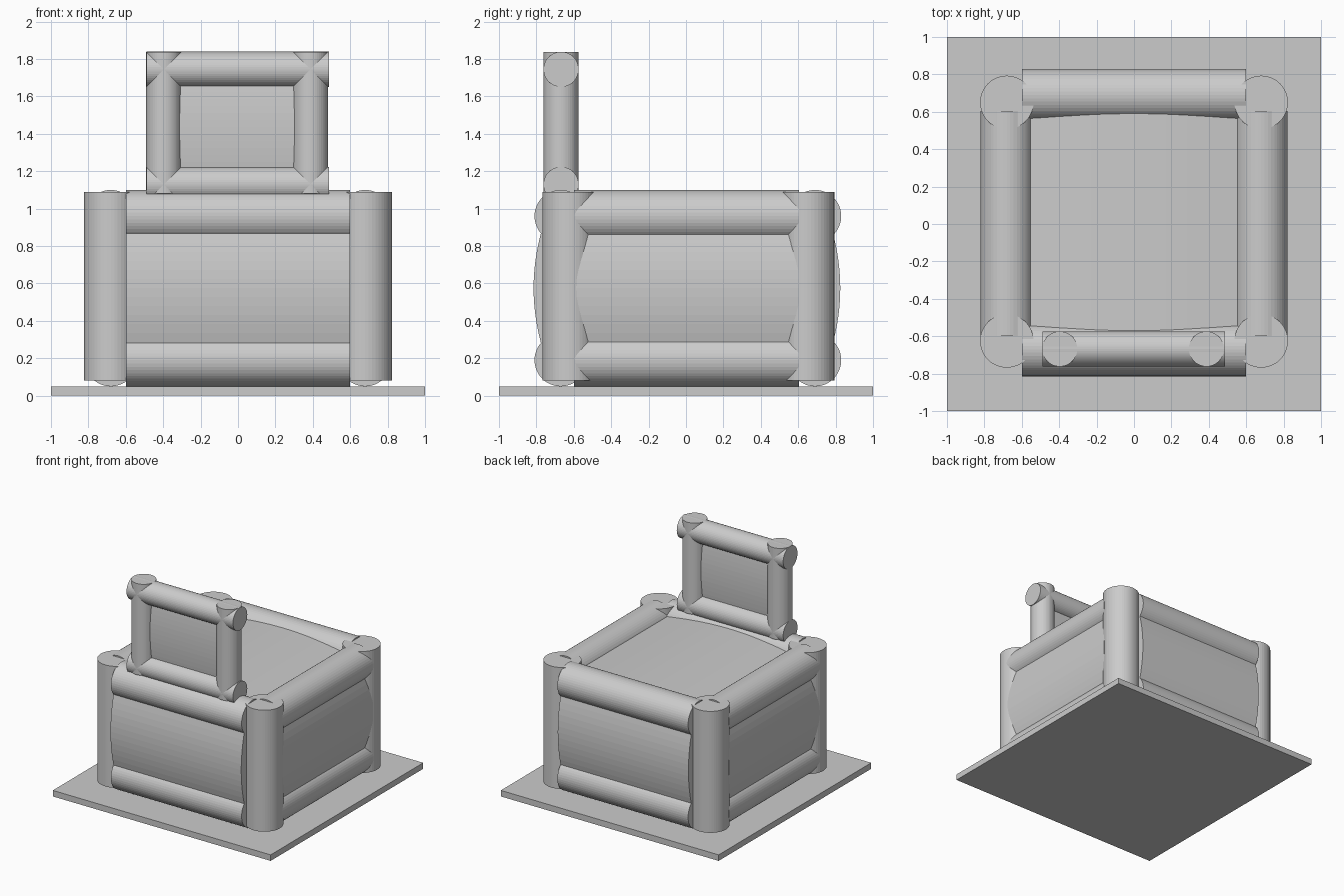
import bpy, bmesh, math
from mathutils import Matrix, Vector

if "Cube" in bpy.data.objects:
    bpy.data.objects.remove(bpy.data.objects["Cube"])

grey = bpy.data.materials.new("light grey")
grey.diffuse_color = (0.6, 0.6, 0.6, 1)
grey.use_nodes = True
grey.node_tree.nodes["Principled BSDF"].inputs["Base Color"].default_value = grey.diffuse_color


def finish(name, bm):
    bmesh.ops.recalc_face_normals(bm, faces=bm.faces)
    mesh = bpy.data.meshes.new(name)
    bm.to_mesh(mesh)
    bm.free()
    mesh.materials.append(grey)
    ob = bpy.data.objects.new(name, mesh)
    bpy.context.collection.objects.link(ob)
    return ob


def rod(name, a, b, r):
    """Round bar from point a to point b."""
    a, b = Vector(a), Vector(b)
    d = b - a
    rot = Vector((0, 0, 1)).rotation_difference(d).to_matrix().to_4x4()
    bm = bmesh.new()
    bmesh.ops.create_cone(bm, cap_ends=True, segments=48, radius1=r, radius2=r,
                          depth=d.length, matrix=Matrix.Translation((a + b) / 2) @ rot)
    finish(name, bm)


def extrude(name, profile, axis, lo, hi):
    """Prism of a (u, z) profile, pulled along x or y."""
    bm = bmesh.new()
    put = (lambda u, z, t: (t, u, z)) if axis == 'x' else (lambda u, z, t: (u, t, z))
    vs = [bm.verts.new(put(u, z, lo)) for u, z in profile]
    f = bm.faces.new(vs)
    ext = bmesh.ops.extrude_face_region(bm, geom=[f])
    moved = [v for v in ext['geom'] if isinstance(v, bmesh.types.BMVert)]
    bmesh.ops.translate(bm, verts=moved, vec=Vector(put(0, 0, hi - lo)))
    finish(name, bm)


def bulge(mid, half, zc, zh, sag, n=16):
    """Both bowed sides of a profile: right side upward, then left side downward."""
    ts = [-1 + 2 * i / n for i in range(n + 1)]
    right = [(mid + half - sag * t * t, zc + zh * t) for t in ts]
    left = [(2 * mid - u, z) for u, z in reversed(right)]
    return right, left


# base plate
bm = bmesh.new()
bmesh.ops.create_cube(bm, size=1, matrix=Matrix.Translation((0, 0, 0.025)) @ Matrix.Diagonal((2, 2, 0.05, 1)))
finish("base_plate", bm)

# corner posts
for sx in (-1, 1):
    for y in (-0.625, 0.65):
        rod("corner_post", (sx * 0.68, y, 0.08), (sx * 0.68, y, 1.088), 0.143)

# top and bottom rails
for z in (0.19, 0.96):
    for y in (-0.67, 0.69):
        rod("cross_rail", (-0.6, y, z), (0.6, y, z), 0.14)
    for sx in (-1, 1):
        rod("side_rail", (sx * 0.68, -0.6, z), (sx * 0.68, 0.605, z), 0.14)

# bowed side cushions with the bowed seat on top
right, left = bulge(0, 0.818, 0.575, 0.385, 0.068)
seat = [(0.68 - 1.36 * i / 24, 1.058 - 0.055 * (1 - i / 12) ** 2) for i in range(25)]
extrude("seat_cushion", right + seat + left, 'y', -0.6, 0.605)

# bowed front and back cushions
right, left = bulge(0.005, 0.82, 0.575, 0.385, 0.068)
extrude("front_back_cushion", right + left, 'x', -0.6, 0.6)

# backrest frame and its panel
for x in (-0.397, 0.387):
    rod("backrest_post", (x, -0.668, 1.08), (x, -0.668, 1.838), 0.094)
for z in (1.13, 1.745):
    rod("backrest_rail", (-0.49, -0.668, z), (0.487, -0.668, z), 0.094)
right, left = bulge(-0.668, 0.04, 1.437, 0.3, 0.025)
extrude("backrest_panel", right + left, 'x', -0.39, 0.38)
